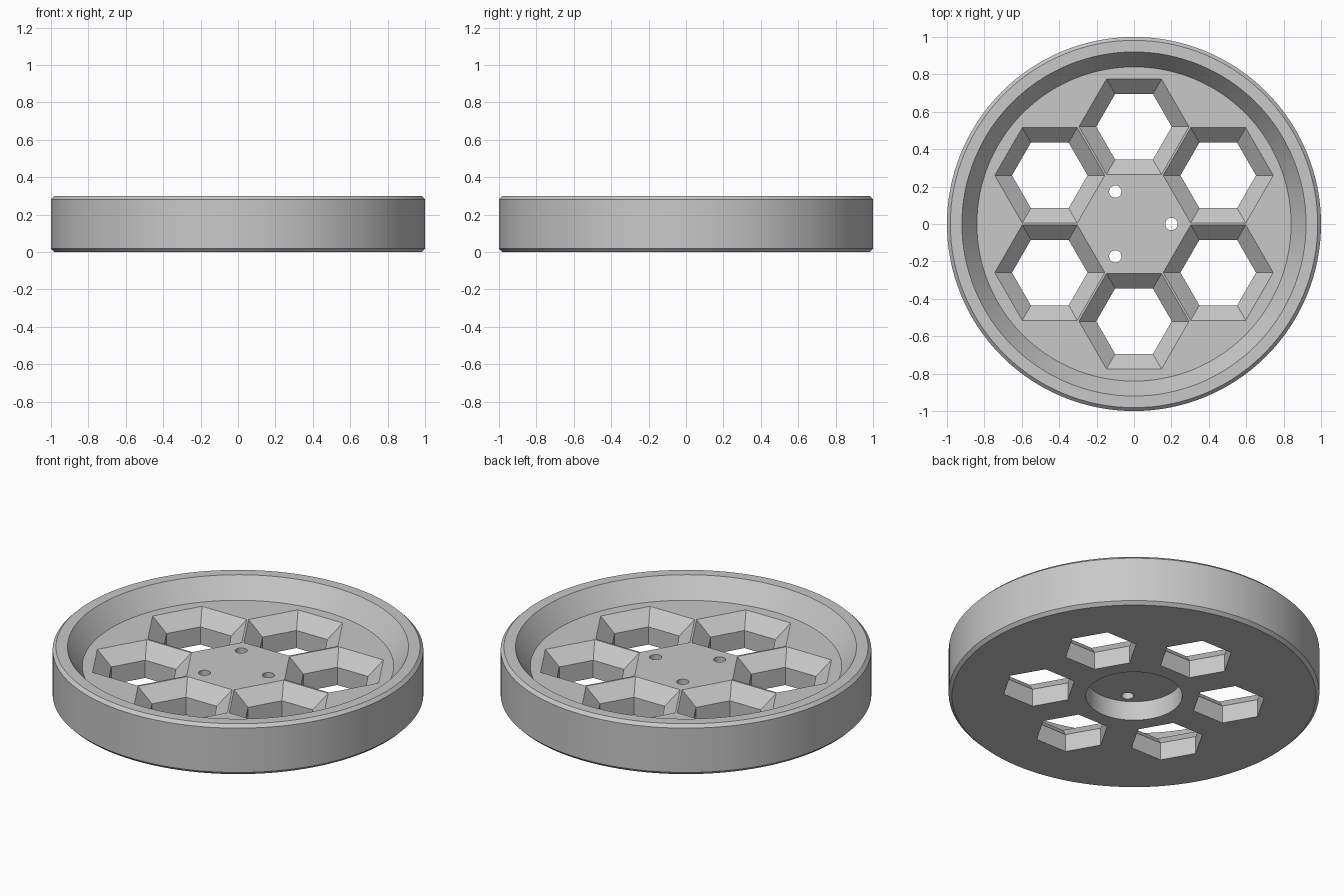
import bpy, bmesh
from math import cos, sin, pi, radians

cube = bpy.data.objects.get("Cube")
if cube:
    bpy.data.objects.remove(cube, do_unlink=True)

grey = bpy.data.materials.new("plain grey")
grey.use_nodes = True
colour = (0.58, 0.58, 0.58, 1)
grey.diffuse_color = colour
grey.node_tree.nodes["Principled BSDF"].inputs["Base Color"].default_value = colour


def lathe(bm, profile, sides, cx=0, cy=0):
    """Solid of revolution; the first and last profile points become flat caps."""
    rings = [[bm.verts.new((cx + r * cos(2 * pi * i / sides),
                            cy + r * sin(2 * pi * i / sides), z))
              for i in range(sides)] for r, z in profile]
    for a, b in zip(rings, rings[1:]):
        for i in range(sides):
            j = (i + 1) % sides
            bm.faces.new((a[i], a[j], b[j], b[i]))
    bm.faces.new(rings[0][::-1])
    bm.faces.new(rings[-1])


def make_object(name, bm):
    bmesh.ops.recalc_face_normals(bm, faces=bm.faces)
    mesh = bpy.data.meshes.new(name)
    bm.to_mesh(mesh)
    bm.free()
    mesh.materials.append(grey)
    obj = bpy.data.objects.new(name, mesh)
    bpy.context.collection.objects.link(obj)
    return obj


HEIGHT, CHAMFER, FLOOR = 0.30, 0.018, 0.185

# Wheel body: hub recess underneath, chamfered rim, dished top with sloped wall
bm = bmesh.new()
lathe(bm, [(0.26, 0.115), (0.26, 0), (1 - CHAMFER, 0), (1, CHAMFER),
           (1, HEIGHT - CHAMFER), (1 - CHAMFER, HEIGHT),
           (0.92, HEIGHT), (0.84, FLOOR)], 128)
wheel = make_object("wheel_body", bm)

# Cutters: six hexagonal windows with flared tops, three screw holes
bm = bmesh.new()
for k in range(6):
    a = radians(30 + 60 * k)
    lathe(bm, [(0.202, -0.1), (0.202, 0.105), (0.2965, FLOOR + 0.002), (0.2965, 0.4)],
          6, 0.52 * cos(a), 0.52 * sin(a))
for k in range(3):
    a = radians(120 * k)
    lathe(bm, [(0.033, 0.05), (0.033, 0.4)], 32, 0.2 * cos(a), 0.2 * sin(a))
cutter = make_object("window_cutter", bm)
cutter.hide_render = True

cut = wheel.modifiers.new("windows", 'BOOLEAN')
cut.operation = 'DIFFERENCE'
cut.solver = 'EXACT'
cut.object = cutter

# Bake the cut and shade the round walls smooth
bpy.ops.object.select_all(action='DESELECT')
wheel.select_set(True)
bpy.context.view_layer.objects.active = wheel
bpy.ops.object.modifier_apply(modifier=cut.name)
bpy.data.objects.remove(cutter, do_unlink=True)
bpy.ops.object.shade_smooth_by_angle(angle=radians(25))
